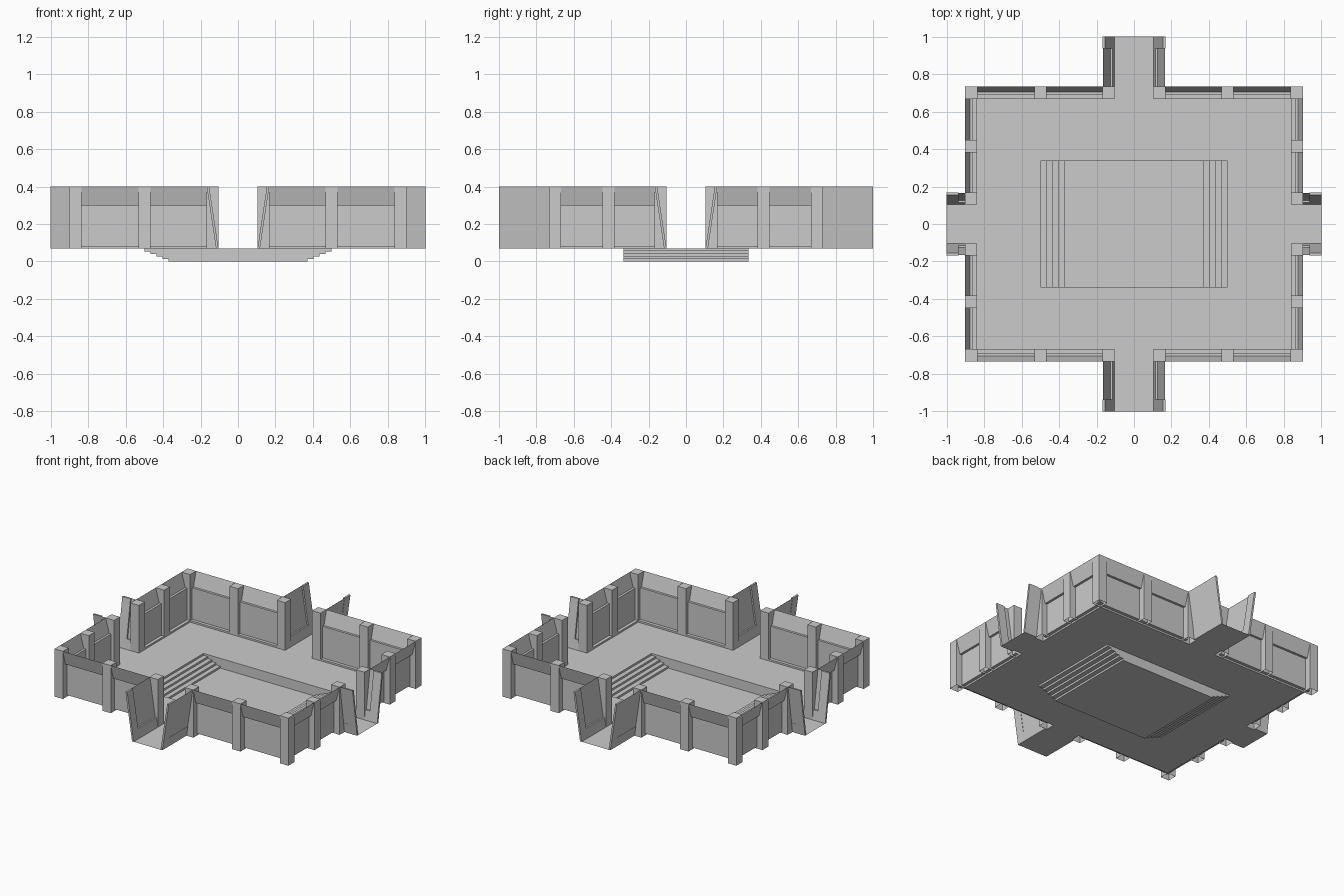
import bpy, bmesh
from math import pi
from mathutils import Matrix, Vector

if "Cube" in bpy.data.objects:
    bpy.data.objects.remove(bpy.data.objects["Cube"])

FLOOR, TOP = 0.068, 0.40
PX, PY = 0.50, 0.335          # pit half size
RX, RY = 0.837, 0.668         # floor half size
POST = 0.0325                 # half post width
DOOR = 0.104                  # half doorway width


def make(name, polys, mat=None):
    """Object from a list of polygons (each a list of points)."""
    bm = bmesh.new()
    for p in polys:
        bm.faces.new([bm.verts.new(v) for v in p])
    bmesh.ops.remove_doubles(bm, verts=bm.verts, dist=1e-5)
    bmesh.ops.recalc_face_normals(bm, faces=bm.faces)
    if mat:
        bm.transform(mat)
    me = bpy.data.meshes.new(name)
    bm.to_mesh(me)
    bm.free()
    ob = bpy.data.objects.new(name, me)
    bpy.context.collection.objects.link(ob)
    return ob


def rect(x0, x1, y0, y1, z):
    return [(x0, y0, z), (x1, y0, z), (x1, y1, z), (x0, y1, z)]


def sweep(a, b, profile, axis=0):
    """Sheet: profile of (u, z) swept from a to b along x (axis 0) or y (axis 1)."""
    def pt(t, u, z):
        return (t, u, z) if axis == 0 else (u, t, z)
    return [[pt(a, *p), pt(b, *p), pt(b, *q), pt(a, *q)]
            for p, q in zip(profile, profile[1:])]


def prism(a, b, section, axis):
    """Solid: closed section swept along an axis, with end caps."""
    polys = sweep(a, b, section + section[:1], axis)
    for t in (a, b):
        polys.append([(t, u, z) if axis == 0 else (u, t, z) for u, z in section])
    return polys


# main floor around the sunken pit
make("floor", [rect(-RX, -PX, -RY, -PY, FLOOR), rect(-PX, PX, -RY, -PY, FLOOR),
               rect(PX, RX, -RY, -PY, FLOOR), rect(-RX, -PX, -PY, PY, FLOOR),
               rect(PX, RX, -PY, PY, FLOOR), rect(-RX, -PX, PY, RY, FLOOR),
               rect(-PX, PX, PY, RY, FLOOR), rect(PX, RX, PY, RY, FLOOR)])

# pit: five risers at each end, flat bottom and stepped side walls
half = []
for i in range(5):
    x = PX - i * 0.0325
    half += [(x, FLOOR * (1 - i / 5)), (x, FLOOR * (1 - (i + 1) / 5))]
steps = half + [(-x, z) for x, z in reversed(half)]
pit = sweep(-PY, PY, steps, axis=1)
for y in (-PY, PY):
    pit.append([(x, y, z) for x, z in steps])
make("sunken_pit", pit)


def build_side(label, turn, edge, posts):
    """One side of the room, built facing +y and turned into place."""
    rot = Matrix.Rotation(turn, 4, 'Z')
    outer = edge + 0.065
    for s, side in ((-1, "left"), (1, "right")):
        tag = label + "_" + side
        # stepped wall with an outward leaning top band
        wall = [(edge, FLOOR), (edge, 0.08), (edge + 0.022, 0.08), (edge + 0.022, 0.30),
                (edge + 0.038, 0.30), (outer, TOP)]
        make(tag + "_wall", sweep(s * posts[-1], s * posts[0], wall), rot)
        # square posts, open underneath
        for n, c in enumerate(posts):
            if n == 0 and label in ("left", "right"):
                continue      # corner posts come from front and back
            sec = [(edge, FLOOR), (edge, TOP), (outer, TOP), (outer, FLOOR)]
            a, b = s * c - POST, s * c + POST
            polys = sweep(a, b, sec)
            polys += [[(t, u, z) for u, z in sec] for t in (a, b)]
            make(tag + "_post", polys, rot)

        # leaning passage wall: recessed panel, end post, base rail
        def lean(z, off=0.0):
            return s * (DOOR + 0.05 * (z - FLOOR) / (TOP - FLOOR) + off)

        def slab(z0, z1, t=0.013):
            return [(lean(z0), z0), (lean(z1), z1), (lean(z1, t), z1), (lean(z0, t), z0)]
        make(tag + "_passage_panel",
             sweep(outer, 0.937, [(lean(0.13, 0.011), 0.13), (lean(TOP, 0.011), TOP)], 1), rot)
        make(tag + "_passage_end_post", prism(0.937, 1.0, slab(FLOOR, TOP), 1), rot)
        make(tag + "_passage_rail", prism(outer, 0.937, slab(FLOOR, 0.135), 1), rot)
    make(label + "_passage_floor", [rect(-DOOR, DOOR, edge, 1.0, FLOOR)], rot)


build_side("back", 0, RY, (0.869, 0.50, 0.1365))
build_side("front", pi, RY, (0.869, 0.50, 0.1365))
build_side("left", pi / 2, RX, (0.70, 0.415, 0.1365))
build_side("right", -pi / 2, RX, (0.70, 0.415, 0.1365))
